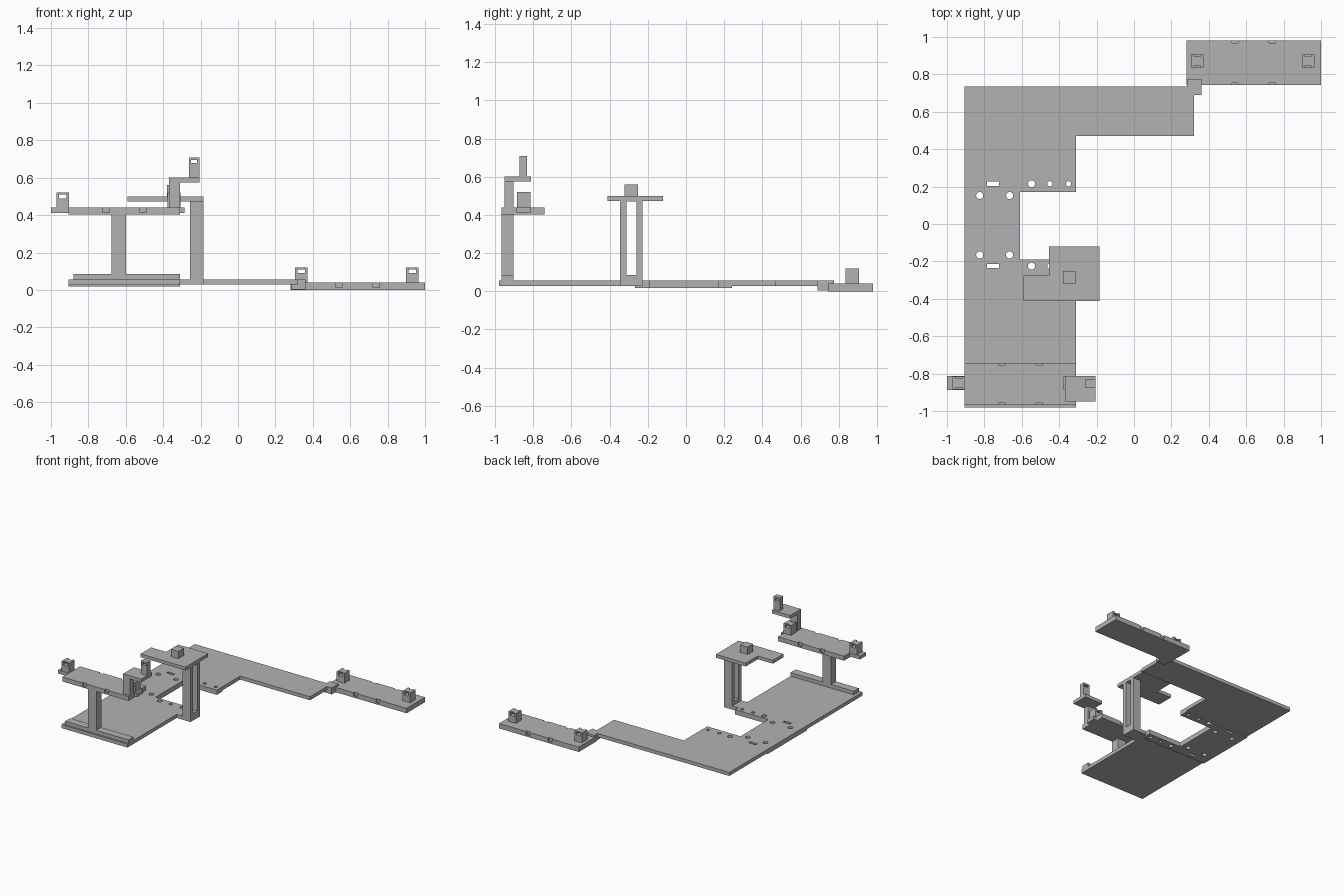
import bpy
import bmesh

cube = bpy.data.objects.get("Cube")
if cube:
    bpy.data.objects.remove(cube, do_unlink=True)

grey = bpy.data.materials.new("plain grey")
grey.use_nodes = True
grey.diffuse_color = (0.45, 0.45, 0.45, 1)
grey.node_tree.nodes["Principled BSDF"].inputs["Base Color"].default_value = (0.45, 0.45, 0.45, 1)


def finish(name, bm):
    bmesh.ops.recalc_face_normals(bm, faces=bm.faces)
    mesh = bpy.data.meshes.new(name)
    bm.to_mesh(mesh)
    bm.free()
    mesh.materials.append(grey)
    obj = bpy.data.objects.new(name, mesh)
    bpy.context.collection.objects.link(obj)
    return obj


def prism(name, outline, z0, z1):
    """Extrude a flat outline between two heights."""
    bm = bmesh.new()
    face = bm.faces.new([bm.verts.new((x, y, z0)) for x, y in outline])
    top = bmesh.ops.extrude_face_region(bm, geom=[face])
    moved = [v for v in top["geom"] if isinstance(v, bmesh.types.BMVert)]
    bmesh.ops.translate(bm, vec=(0, 0, z1 - z0), verts=moved)
    return finish(name, bm)


def box(name, x0, x1, y0, y1, z0, z1):
    return prism(name, [(x0, y0), (x1, y0), (x1, y1), (x0, y1)], z0, z1)


def drill(x, y, radius):
    bm = bmesh.new()
    bmesh.ops.create_cone(bm, cap_ends=True, segments=20, radius1=radius, radius2=radius, depth=0.4)
    bmesh.ops.translate(bm, vec=(x, y, 0), verts=bm.verts)
    return finish("cutter", bm)


def cut(targets, cutters):
    """Subtract every cutter from every target, then remove the cutters."""
    for target in targets:
        for cutter in cutters:
            mod = target.modifiers.new("cut", 'BOOLEAN')
            mod.operation = 'DIFFERENCE'
            mod.solver = 'EXACT'
            mod.object = cutter
            bpy.context.view_layer.objects.active = target
            bpy.ops.object.modifier_apply(modifier=mod.name)
    for cutter in cutters:
        bpy.data.objects.remove(cutter, do_unlink=True)


def clip(name, x, y, z):
    """Small block with a slot through it and a recess on its front and back."""
    body = box(name, x - 0.034, x + 0.034, y - 0.035, y + 0.035, z, z + 0.08)
    cutters = [box("cutter", x - 0.02, x + 0.02, y - 0.1, y + 0.1, z + 0.05, z + 0.07)]
    for side in (-1, 1):
        mid = y + side * 0.035
        cutters.append(box("cutter", x - 0.017, x + 0.017, mid - 0.011, mid + 0.011, z + 0.06, z + 0.1))
    cut([body], cutters)


def deck(name, x0, x1, y0, y1, z0, z1):
    """Long plate with two shallow notches along each long edge."""
    plate = box(name, x0, x1, y0, y1, z0, z1)
    mid = (x0 + x1) / 2
    cutters = []
    for x in (mid - 0.1, mid + 0.1):
        for y in (y0, y1):
            cutters.append(box("cutter", x - 0.017, x + 0.017, y - 0.012, y + 0.012, z0 + 0.012, z1 + 0.02))
    cut([plate], cutters)


# Base plate with its back arm, and the thicker band around the cutout
LEFT, INNER, EDGE = -0.905, -0.61, -0.31
base = prism("base_plate", [
    (LEFT, -0.98), (EDGE, -0.98), (EDGE, -0.19), (INNER, -0.19), (INNER, 0.17),
    (EDGE, 0.17), (EDGE, 0.47), (0.32, 0.47), (0.32, 0.735), (LEFT, 0.735)], 0.028, 0.057)
band = prism("joining_band", [
    (LEFT, -0.267), (EDGE, -0.267), (EDGE, -0.19), (INNER, -0.19),
    (INNER, 0.17), (EDGE, 0.17), (EDGE, 0.24), (LEFT, 0.24)], 0.018, 0.028)

# Screw holes and slots through both plates
holes = []
for near, far in ((0.152, 0.215), (-0.165, -0.225)):
    holes += [drill(-0.825, near, 0.019), drill(-0.665, near, 0.019), drill(-0.548, far, 0.019)]
    holes += [drill(-0.45, far, 0.014), drill(-0.35, far, 0.014)]
    holes.append(box("cutter", -0.787, -0.722, far - 0.011, far + 0.011, -0.1, 0.2))
cut([base, band], holes)

# Raised front deck on its rail and post
box("front_rail", -0.88, EDGE, -0.968, -0.903, 0.057, 0.086)
box("front_post", -0.675, -0.6, -0.968, -0.903, 0.086, 0.405)
deck("front_deck", LEFT, EDGE, -0.968, -0.742, 0.403, 0.44)
box("deck_tab_right", -1.0, LEFT, -0.888, -0.812, 0.412, 0.44)
box("deck_tab_left", EDGE, -0.287, -0.888, -0.812, 0.412, 0.44)
clip("front_clip_right", -0.937, -0.85, 0.44)
clip("front_clip_left", -0.342, -0.85, 0.44)

# Stepped bracket at the end of the front deck
box("step_upright", -0.37, EDGE, -0.95, -0.905, 0.44, 0.577)
box("step_plate", -0.37, -0.207, -0.95, -0.812, 0.575, 0.602)
peg = box("step_peg", -0.263, -0.207, -0.873, -0.832, 0.602, 0.708)
cut([peg], [box("cutter", -0.252, -0.218, -1.0, -0.7, 0.678, 0.694)])

# Slotted tower carrying the L-shaped platform
box("tower_foot", EDGE, -0.185, -0.347, -0.228, 0.028, 0.057)
tower = box("tower", -0.257, -0.185, -0.347, -0.228, 0.03, 0.475)
cut([tower], [box("cutter", -0.4, 0.0, -0.312, -0.26, 0.084, 0.47)])
prism("tower_platform", [
    (-0.59, -0.412), (-0.185, -0.412), (-0.185, -0.12),
    (-0.455, -0.12), (-0.455, -0.275), (-0.59, -0.275)], 0.473, 0.5)
clip_peg = box("platform_peg", -0.38, -0.312, -0.322, -0.252, 0.5, 0.56)

# Low back deck, joined to the base arm by a small block
box("deck_joint", 0.283, 0.362, 0.69, 0.775, 0.003, 0.057)
deck("back_deck", 0.28, 1.0, 0.743, 0.98, 0.0, 0.04)
clip("back_clip_inner", 0.338, 0.872, 0.04)
clip("back_clip_outer", 0.932, 0.872, 0.04)
